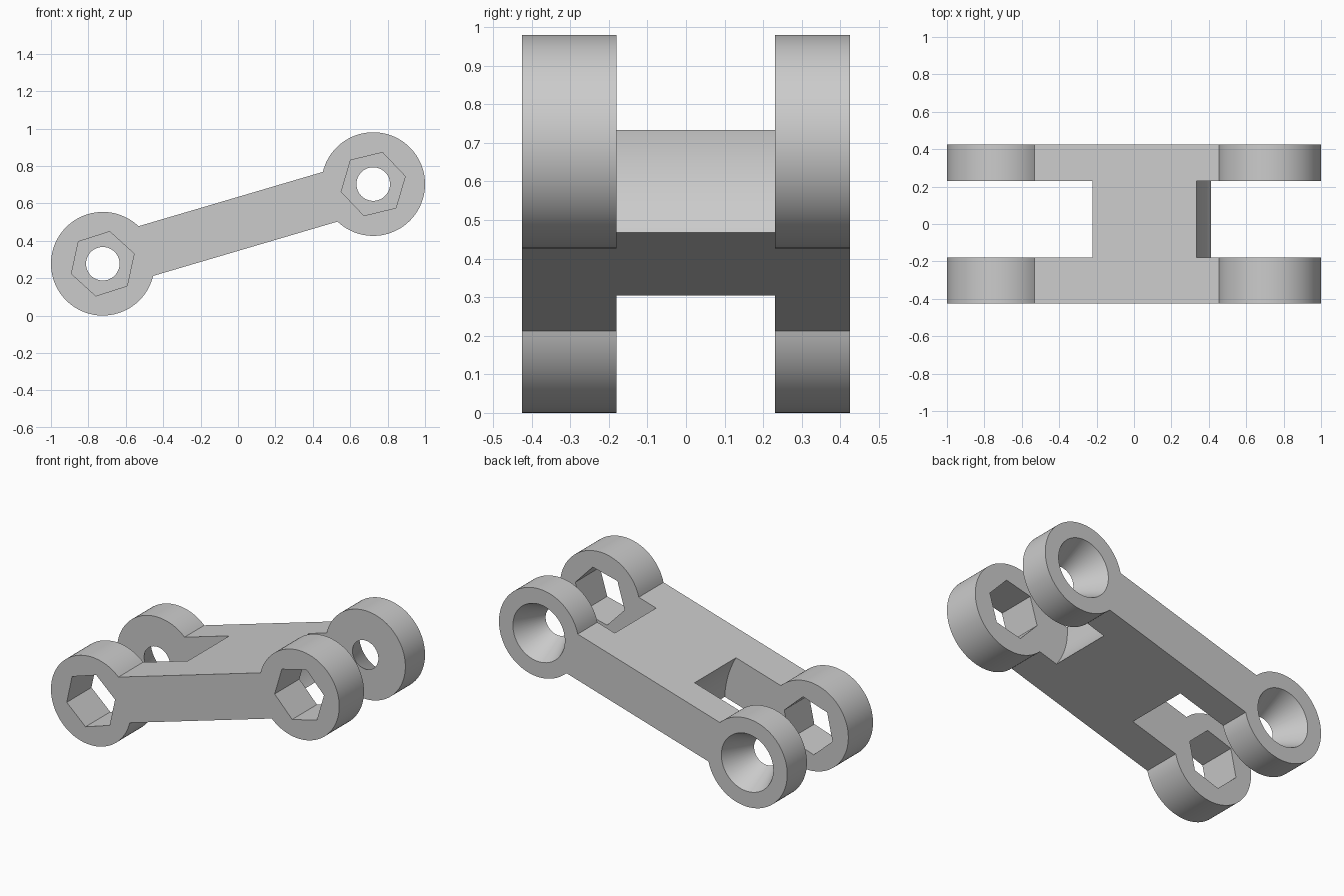
import bpy, bmesh, math
from mathutils import Vector

if "Cube" in bpy.data.objects:
    bpy.data.objects.remove(bpy.data.objects["Cube"], do_unlink=True)

EAR_R = 0.277
HALF_DEPTH = 0.425
LOW, HIGH = Vector((-0.723, 0.277)), Vector((0.723, 0.703))
TILT = math.atan2(HIGH.y - LOW.y, HIGH.x - LOW.x)

grey = bpy.data.materials.new("plain grey")
grey.use_nodes = True
grey.diffuse_color = (0.6, 0.6, 0.6, 1)
grey.node_tree.nodes["Principled BSDF"].inputs["Base Color"].default_value = grey.diffuse_color


def arc(center, radius, start, sweep, steps):
    """Points (x, z) along an arc, angles in radians."""
    return [center + radius * Vector((math.cos(start + sweep * i / steps),
                                      math.sin(start + sweep * i / steps)))
            for i in range(steps + 1)]


def polygon(center, radius, sides, start=0.0):
    return arc(center, radius, start, math.tau, sides)[:-1]


def loft(name, near, y0, far, y1):
    """Solid between two matching outlines lying at depths y0 and y1."""
    bm = bmesh.new()
    a = [bm.verts.new((p.x, y0, p.y)) for p in near]
    b = [bm.verts.new((p.x, y1, p.y)) for p in far]
    bm.faces.new(a)
    bm.faces.new(b[::-1])
    for i in range(len(a)):
        j = (i + 1) % len(a)
        bm.faces.new((a[j], a[i], b[i], b[j]))
    bmesh.ops.recalc_face_normals(bm, faces=bm.faces)
    mesh = bpy.data.meshes.new(name)
    bm.to_mesh(mesh)
    bm.free()
    mesh.materials.append(grey)
    obj = bpy.data.objects.new(name, mesh)
    bpy.context.collection.objects.link(obj)
    return obj


# Link body: two round ends joined by a straight bar half as wide
sweep = math.radians(300)
outline = (arc(HIGH, EAR_R, TILT - sweep / 2, sweep, 80)
           + arc(LOW, EAR_R, TILT + math.radians(30), sweep, 80))
link = loft("link_body", outline, -HALF_DEPTH, outline, HALF_DEPTH)

# Cutters for each end: fork slot, hexagonal nut pocket, tapered bore
cutters = []
for side, center, slot_r, turn in (("low", LOW, 0.581, 17.8), ("high", HIGH, 0.391, 13.6)):
    slot = polygon(center, slot_r, 128, TILT)
    cutters.append(loft(side + "_slot_cutter", slot, -0.18, slot, 0.23))
    pocket = polygon(center, 0.176, 6, math.radians(turn))
    cutters.append(loft(side + "_nut_cutter", pocket, -0.5, pocket, 0.0))
    cutters.append(loft(side + "_bore_cutter", polygon(center, 0.085, 64), 0.22,
                        polygon(center, 0.185, 64), 0.435))

bpy.ops.object.select_all(action='DESELECT')
bpy.context.view_layer.objects.active = link
link.select_set(True)
for cutter in cutters:
    cutter.hide_render = True
    mod = link.modifiers.new(cutter.name, 'BOOLEAN')
    mod.operation = 'DIFFERENCE'
    mod.solver = 'EXACT'
    mod.object = cutter
    bpy.ops.object.modifier_apply(modifier=mod.name)
for cutter in cutters:
    bpy.data.objects.remove(cutter, do_unlink=True)

bpy.ops.object.shade_smooth_by_angle(angle=math.radians(25))
